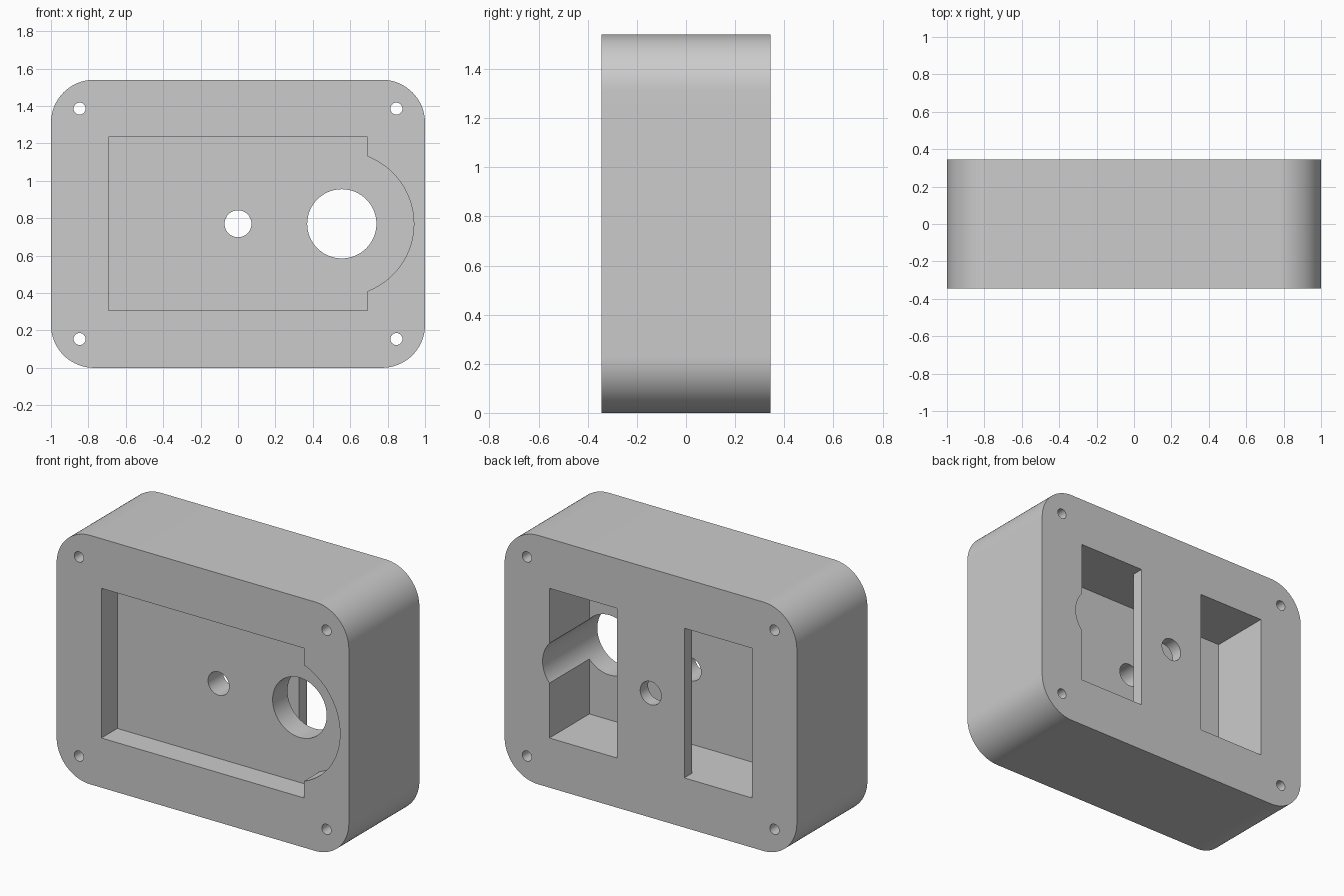
import bpy
import bmesh
from math import radians, pi, cos, sin

WIDTH, DEPTH, HEIGHT = 2.0, 0.69, 1.54
CORNER = 0.23
FRONT, BACK, MID = -DEPTH / 2, DEPTH / 2, HEIGHT / 2
RECESS_FLOOR = FRONT + 0.155     # bottom of the front recess
CAVITY_FLOOR = BACK - 0.39       # bottom of the rear cavity
BRIDGE_INNER = BACK - 0.077      # inner face of the rear bridge
POCKET_X, POCKET_Z = 0.693, 0.463
EXTRA = 0.1                      # cutter overshoot

cube = bpy.data.objects.get("Cube")
if cube:
    bpy.data.objects.remove(cube, do_unlink=True)

grey = bpy.data.materials.new("plain grey")
grey.use_nodes = True
grey.diffuse_color = (0.6, 0.6, 0.6, 1)
grey.node_tree.nodes["Principled BSDF"].inputs["Base Color"].default_value = grey.diffuse_color


def prism(name, outline, y0, y1):
    """Extrude an (x, z) outline from y0 to y1."""
    bm = bmesh.new()
    face = bm.faces.new([bm.verts.new((x, y0, z)) for x, z in outline])
    out = bmesh.ops.extrude_face_region(bm, geom=[face])
    verts = [v for v in out["geom"] if isinstance(v, bmesh.types.BMVert)]
    bmesh.ops.translate(bm, verts=verts, vec=(0, y1 - y0, 0))
    bmesh.ops.recalc_face_normals(bm, faces=bm.faces)
    mesh = bpy.data.meshes.new(name)
    bm.to_mesh(mesh)
    bm.free()
    mesh.materials.append(grey)
    obj = bpy.data.objects.new(name, mesh)
    bpy.context.collection.objects.link(obj)
    return obj


def arc(cx, cz, r, start, sweep, steps):
    return [(cx + r * cos(start + sweep * i / steps),
             cz + r * sin(start + sweep * i / steps)) for i in range(steps + 1)]


def disc(x, z, r, steps=64):
    return arc(x, z, r, 0, 2 * pi, steps)[:-1]


def rect(x0, x1):
    z0, z1 = MID - POCKET_Z, MID + POCKET_Z
    return [(x0, z0), (x1, z0), (x1, z1), (x0, z1)]


# Rounded block
outline = []
for i, (sx, sz) in enumerate([(1, 1), (-1, 1), (-1, -1), (1, -1)]):
    outline += arc(sx * (WIDTH / 2 - CORNER), MID + sz * (MID - CORNER),
                   CORNER, i * pi / 2, pi / 2, 20)
body = prism("housing_body", outline, FRONT, BACK)

# Front recess with its round extension
cutters = [
    prism("front_recess_cutter", rect(-POCKET_X, POCKET_X), FRONT - EXTRA, RECESS_FLOOR),
    prism("round_recess_cutter", disc(0.555, MID, 0.385, 96), FRONT - EXTRA, RECESS_FLOOR),
    # Hollow behind the rear bridge, opened by a window on each side
    prism("cavity_cutter", rect(-POCKET_X, POCKET_X), CAVITY_FLOOR, BRIDGE_INNER),
]
for name, x0, x1 in (("left", 0.23, POCKET_X), ("right", -POCKET_X, -0.23)):
    cutters.append(prism(name + "_window_cutter", rect(x0, x1), CAVITY_FLOOR, BACK + EXTRA))

# Through holes
holes = [(0, MID, 0.072), (0.555, MID, 0.185)]
holes += [(sx * 0.847, MID + sz * 0.616, 0.032) for sx in (-1, 1) for sz in (-1, 1)]
for x, z, r in holes:
    cutters.append(prism("hole_cutter", disc(x, z, r), FRONT - EXTRA, BACK + EXTRA))

# Cut everything and keep only the finished body
for cutter in cutters:
    mod = body.modifiers.new(cutter.name, "BOOLEAN")
    mod.operation, mod.solver, mod.object = "DIFFERENCE", "EXACT", cutter
bpy.context.view_layer.update()
result = body.evaluated_get(bpy.context.evaluated_depsgraph_get())
finished = bpy.data.meshes.new_from_object(result)
body.modifiers.clear()
body.data = finished
for cutter in cutters:
    bpy.data.objects.remove(cutter, do_unlink=True)

# Smooth rounds, crisp edges
bpy.ops.object.select_all(action="DESELECT")
body.select_set(True)
bpy.context.view_layer.objects.active = body
bpy.ops.object.shade_smooth_by_angle(angle=radians(30))
